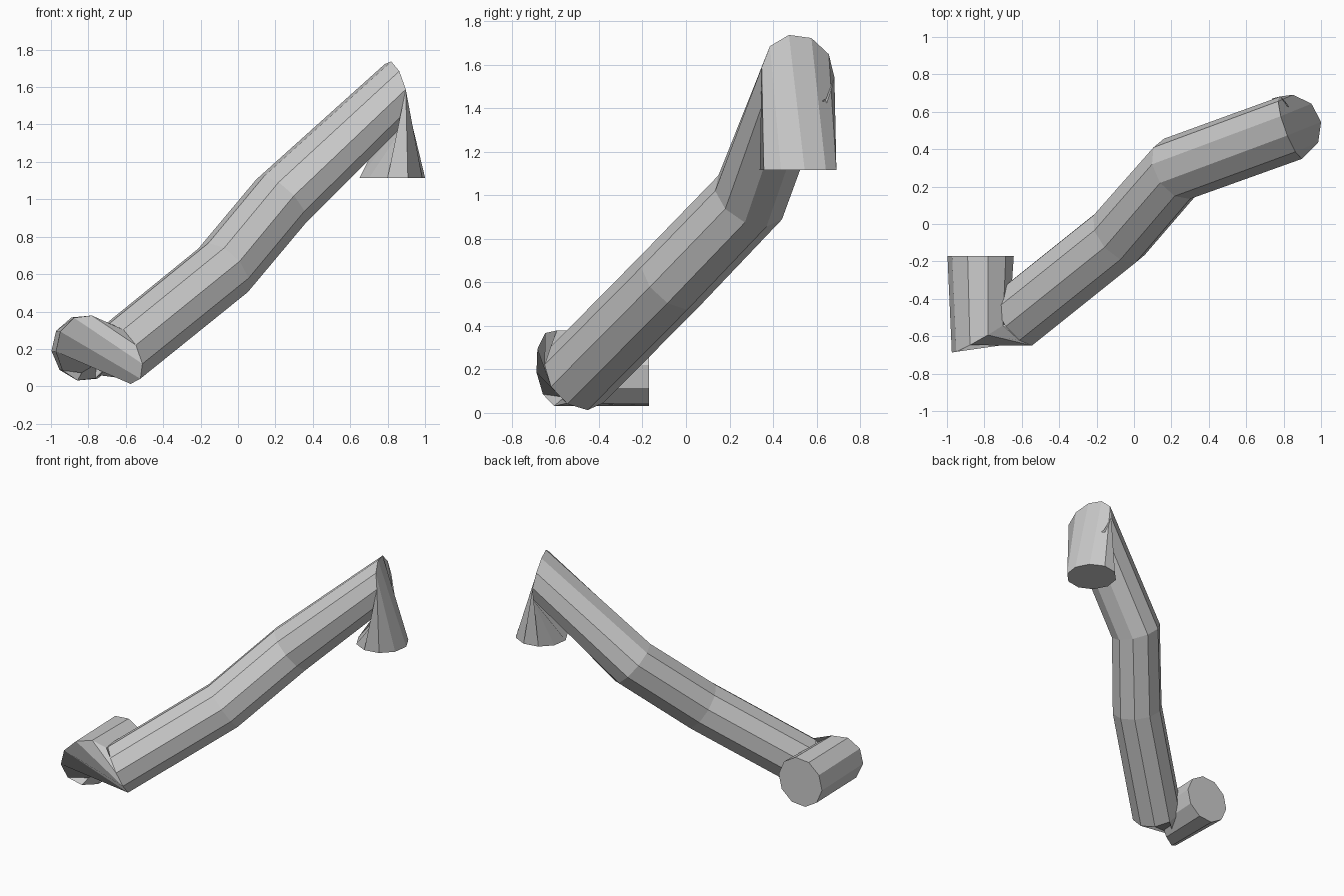
import bpy, bmesh, math
from mathutils import Vector

cube = bpy.data.objects.get("Cube")
if cube:
    bpy.data.objects.remove(cube, do_unlink=True)

SIDES, RADIUS = 10, 0.178
TWIST = 3  # sides the wall turns through at the tight lower bend

# Centre line: lower end, lower bend, arm, upper bend, upper end
path = [Vector(p) for p in (
    (-0.82, -0.17, 0.205), (-0.82, -0.60, 0.205), (-0.63, -0.50, 0.175),
    (-0.08, -0.06, 0.62), (0.23, 0.295, 0.99), (0.84, 0.515, 1.565),
    (0.825, 0.515, 1.115))]

# Ring directions follow the neighbouring points; the two ends are square cut
tangents = [(path[min(i + 1, len(path) - 1)] - path[max(i - 1, 0)]).normalized()
            for i in range(len(path))]
tangents[0] = Vector((0, -1, 0))
tangents[-1] = Vector((0, 0, -1))

# Rings carried along the path
bm = bmesh.new()
side, rings = Vector((-1, 0, 0)), []
phase = math.radians(-5)
for i, (centre, t) in enumerate(zip(path, tangents)):
    if i:
        side = tangents[i - 1].rotation_difference(t) @ side
    up = side.cross(t)
    turn = phase - (TWIST * math.tau / SIDES if i >= 2 else 0)
    ring = []
    for k in range(SIDES):
        a = turn + k * math.tau / SIDES
        ring.append(bm.verts.new(centre + RADIUS * (side * math.cos(a) + up * math.sin(a))))
    rings.append(ring)

# Walls and end caps
for a, b in zip(rings, rings[1:]):
    for k in range(SIDES):
        n = (k + 1) % SIDES
        bm.faces.new((a[k], a[n], b[n], b[k]))
bm.faces.new(rings[0])
bm.faces.new(rings[-1])
bmesh.ops.recalc_face_normals(bm, faces=bm.faces[:])

mesh = bpy.data.meshes.new("bent_pipe")
bm.to_mesh(mesh)
bm.free()
pipe = bpy.data.objects.new("bent_pipe", mesh)
bpy.context.scene.collection.objects.link(pipe)

# Plain grey
grey = bpy.data.materials.new("plain_grey")
grey.use_nodes = True
colour = (0.6, 0.6, 0.6, 1)
grey.diffuse_color = colour
grey.node_tree.nodes["Principled BSDF"].inputs["Base Color"].default_value = colour
mesh.materials.append(grey)
